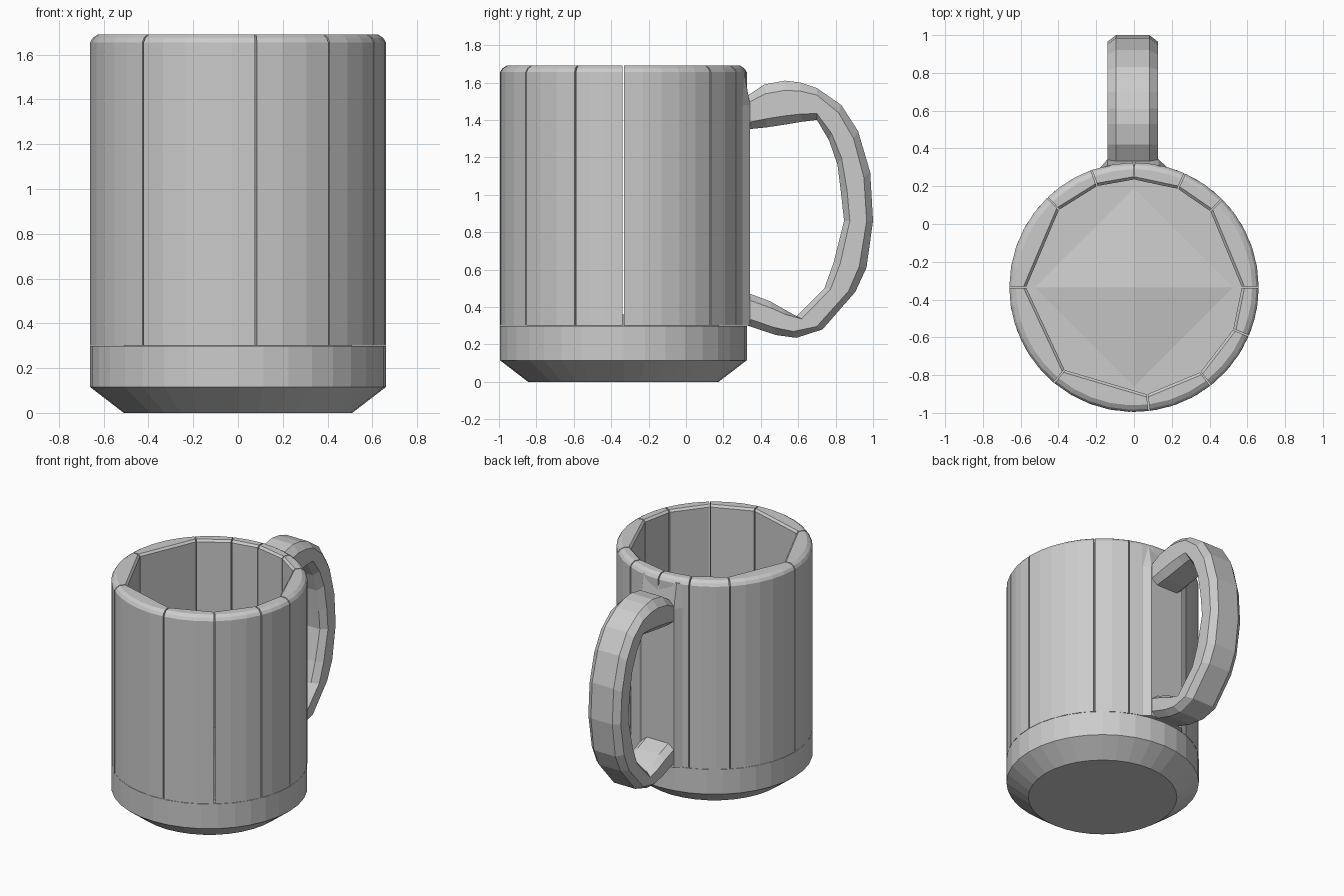
import bpy, bmesh
from math import cos, sin, radians, pi

cube = bpy.data.objects.get("Cube")
if cube:
    bpy.data.objects.remove(cube, do_unlink=True)

CY = -0.335   # mug axis
R = 0.66      # outer radius
RI = 0.57     # inner radius

grey = bpy.data.materials.new("grey_ceramic")
grey.use_nodes = True
colour = (0.6, 0.6, 0.6, 1)
grey.diffuse_color = colour
grey.node_tree.nodes["Principled BSDF"].inputs["Base Color"].default_value = colour


def loft(name, rings):
    """Skin a list of equal-length point loops and cap both ends."""
    bm = bmesh.new()
    loops = [[bm.verts.new(p) for p in ring] for ring in rings]
    n = len(loops[0])
    for a, b in zip(loops, loops[1:]):
        for i in range(n):
            j = (i + 1) % n
            bm.faces.new((a[i], a[j], b[j], b[i]))
    bm.faces.new(loops[0][::-1])
    bm.faces.new(loops[-1])
    bmesh.ops.recalc_face_normals(bm, faces=bm.faces)
    mesh = bpy.data.meshes.new(name)
    bm.to_mesh(mesh)
    bm.free()
    mesh.materials.append(grey)
    obj = bpy.data.objects.new(name, mesh)
    bpy.context.collection.objects.link(obj)
    return obj


def polar(r, a, z):
    return (r * cos(a), CY + r * sin(a), z)


def circle(r, z, n=36):
    return [polar(r, 2 * pi * i / n, z) for i in range(n)]


# Bevelled foot
loft("mug_base", [circle(0.51, 0), circle(R, 0.115), circle(R, 0.298)])

# Shallow four-sided rise of the inner floor
loft("inner_floor", [circle(0.55, 0.295, 4), circle(0.002, 0.36, 4)])

# Wall staves: curved outside, flat inside, with hairline gaps between them
joints = [0, 45, 66, 90, 110, 134, 180, 230, 277, 308, 337, 360]
gap = radians(0.35)
for k, (start, end) in enumerate(zip(joints, joints[1:])):
    a0, a1 = radians(start) + gap, radians(end) - gap
    steps = max(2, round((end - start) / 9))
    arc = [a0 + (a1 - a0) * i / steps for i in range(steps + 1)]

    def section(ro, ri, z):
        return [polar(ro, a, z) for a in arc] + [polar(ri, a1, z), polar(ri, a0, z)]

    loft(f"wall_stave_{k + 1}", [section(R, RI, 0.3), section(R, RI, 1.655),
                                 section(R - 0.012, RI, 1.675),
                                 section(R - 0.035, RI + 0.015, 1.69)])

# Flat pad on the wall where the handle joins
def pad(y, z):
    return [(-0.2, 0.24, z), (0.2, 0.24, z), (0.19, 0.285, z),
            (0.13, y, z), (-0.14, y, z), (-0.19, 0.285, z)]


loft("handle_pad", [pad(0.343, 0.3), pad(0.343, 1.48), pad(0.31, 1.66)])

# Handle: outer and inner (y, z) of each station, chamfered box section
stations = [
    ((0.33, 1.53), (0.33, 1.35)), ((0.42, 1.59), (0.43, 1.36)),
    ((0.53, 1.61), (0.53, 1.375)), ((0.61, 1.60), (0.62, 1.39)),
    ((0.70, 1.57), (0.70, 1.40)), ((0.83, 1.48), (0.765, 1.29)),
    ((0.92, 1.34), (0.81, 1.16)), ((0.985, 1.12), (0.83, 1.00)),
    ((1.0, 0.86), (0.845, 0.86)), ((0.965, 0.61), (0.79, 0.64)),
    ((0.905, 0.48), (0.74, 0.50)), ((0.73, 0.28), (0.59, 0.35)),
    ((0.59, 0.235), (0.52, 0.39)), ((0.48, 0.25), (0.45, 0.43)),
    ((0.33, 0.30), (0.33, 0.475)),
]
half, chamfer, mid = 0.133, 0.045, -0.007


def handle_section(outer, inner):
    def at(x, t):
        return (mid + x, outer[0] + (inner[0] - outer[0]) * t,
                outer[1] + (inner[1] - outer[1]) * t)
    edge = half - chamfer
    right = [at(edge, 0), at(half, 0.22), at(half, 0.8), at(edge, 1)]
    left = [at(-edge, 1), at(-half, 0.8), at(-half, 0.22), at(-edge, 0)]
    return right + left


loft("handle", [handle_section(o, i) for o, i in stations])
